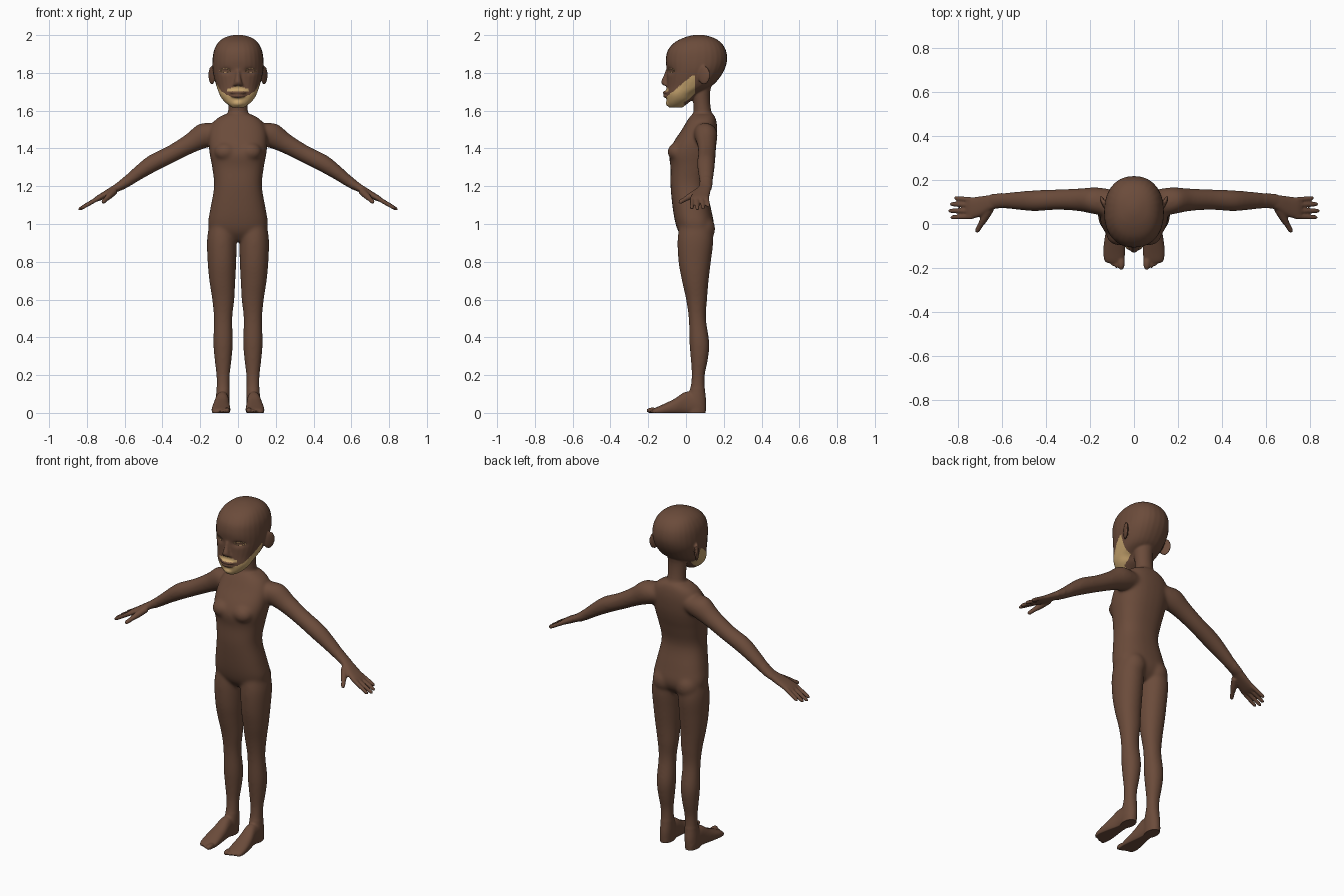
import bpy, bmesh, math
from mathutils import Vector, Matrix
from mathutils.bvhtree import BVHTree

if "Cube" in bpy.data.objects:
    bpy.data.objects.remove(bpy.data.objects["Cube"])

X, Y, Z = Vector((1, 0, 0)), Vector((0, 1, 0)), Vector((0, 0, 1))


def material(name, rgb):
    m = bpy.data.materials.new(name)
    m.diffuse_color = (*rgb, 1)
    m.use_nodes = True
    m.node_tree.nodes["Principled BSDF"].inputs["Base Color"].default_value = m.diffuse_color
    return m


skin = material("brown_skin", (0.147, 0.071, 0.043))
hair = material("tan_hair", (0.58, 0.38, 0.16))


def spline(rows, steps=4):
    """Catmull-Rom through rows of numbers."""
    out = []
    for i in range(len(rows) - 1):
        a, b, c, d = (rows[min(max(i + k, 0), len(rows) - 1)] for k in (-1, 0, 1, 2))
        for s in range(steps):
            t = s / steps
            out.append([0.5 * (2 * q + (r - p) * t + (2 * p - 5 * q + 4 * r - w) * t * t
                               + (3 * q - p - 3 * r + w) * t ** 3) for p, q, r, w in zip(a, b, c, d)])
    return out + [list(rows[-1])]


def loft(bm, rings, u, v, p=2.2, n=28):
    """Closed tube through rings (x, y, z, half size along u, half size along v)."""
    def power(t):
        return math.copysign(abs(t) ** (2 / p), t)
    loops = []
    for r in spline(rings):
        c, ru, rv = Vector(r[:3]), max(r[3], 0.001), max(r[4], 0.001)
        angles = [2 * math.pi * k / n for k in range(n)]
        loops.append([bm.verts.new(c + u * ru * power(math.cos(a)) + v * rv * power(math.sin(a)))
                      for a in angles])
    for lo, hi in zip(loops, loops[1:]):
        for k in range(n):
            bm.faces.new((lo[k], lo[(k + 1) % n], hi[(k + 1) % n], hi[k]))
    bm.faces.new(loops[0][::-1])
    bm.faces.new(loops[-1])


def upright(bm, rows, p):
    """Loft from rows (centre x, z, half width, front y, back y)."""
    loft(bm, [(x, (f + b) / 2, z, w, (b - f) / 2) for x, z, w, f, b in rows], X, Y, p)


def blob(bm, centre, radii, turn=0):
    m = Matrix.Translation(centre) @ Matrix.Rotation(turn, 4, 'Z') @ Matrix.Diagonal((*radii, 1))
    bmesh.ops.create_uvsphere(bm, u_segments=24, v_segments=14, radius=1, matrix=m)


bm = bmesh.new()

# --- one side: leg
upright(bm, [(.082, 1.02, .065, -.03, .13), (.086, .92, .078, -.045, .145), (.085, .8, .076, -.04, .132),
             (.083, .7, .069, -.022, .12), (.078, .6, .059, 0, .112), (.079, .5, .049, .014, .106),
             (.079, .37, .052, .018, .124), (.079, .28, .045, .025, .116), (.079, .2, .036, .03, .1),
             (.079, .13, .035, .022, .1), (.081, .06, .037, 0, .107), (.083, -.01, .034, 0, .104)], 2.1)
blob(bm, (.075, .085, .975), (.07, .07, .075))

# foot and toes
foot = [(.083, .1, .02, .05), (.083, .07, .034, .1), (.084, 0, .037, .112), (.088, -.06, .045, .075),
        (.09, -.12, .05, .046), (.09, -.16, .047, .028), (.088, -.175, .04, .02)]
loft(bm, [(x, y, h / 2 - .006, w, h / 2 + .006) for x, y, w, h in foot], X, Z, 2.3)
for x, tip, r in ((.058, -.211, .016), (.08, -.203, .011), (.098, -.193, .01), (.114, -.182, .01),
                  (.129, -.168, .01)):
    blob(bm, (x, tip + .034, r * .8), (r, .034, r))

# arm
slant = Vector((.5, 0, .866))
loft(bm, [(.09, .095, 1.485, .06, .055), (.17, .105, 1.472, .062, .068), (.25, .11, 1.428, .052, .053),
          (.35, .111, 1.372, .047, .046), (.45, .106, 1.322, .048, .046), (.53, .106, 1.268, .042, .037),
          (.6, .106, 1.216, .035, .028), (.65, .102, 1.187, .034, .02)], Y, slant, 2)

# palm, fingers and thumb
loft(bm, [(.62, .104, 1.204, .03, .021), (.66, .094, 1.181, .037, .02), (.7, .08, 1.158, .046, .018),
          (.74, .072, 1.136, .049, .015), (.76, .071, 1.125, .045, .01)], Y, slant, 2.4)
for y0, x1, y1, z1 in ((.11, .818, .118, 1.092), (.086, .838, .091, 1.08),
                       (.059, .845, .06, 1.075), (.034, .835, .03, 1.08)):
    a, b = Vector((.735, y0, 1.139)), Vector((x1, y1, z1))
    loft(bm, [(*a.lerp(b, t), r, r) for t, r in ((0, .0125), (.5, .0115), (.9, .01), (1, .004))],
         Y, slant, 2, 12)
a, b = Vector((.655, .07, 1.175)), Vector((.718, -.038, 1.112))
loft(bm, [(*a.lerp(b, t), r, r) for t, r in ((0, .02), (.4, .018), (.7, .013), (.93, .011), (1, .004))],
     Vector((.86, .5, 0)), Vector((.25, -.4, .87)), 2, 14)

# ear and breast
blob(bm, (.138, .095, 1.788), (.011, .036, .05), -.45)
blob(bm, (.066, -.048, 1.382), (.06, .05, .05))

# --- other side
copy = bmesh.ops.duplicate(bm, geom=bm.verts[:] + bm.edges[:] + bm.faces[:])["geom"]
bmesh.ops.scale(bm, vec=(-1, 1, 1), verts=[g for g in copy if isinstance(g, bmesh.types.BMVert)])

# --- torso and neck
upright(bm, [(0, .91, .07, 0, .1), (0, .95, .14, -.035, .135), (0, 1.0, .159, -.055, .148),
             (0, 1.08, .147, -.07, .133), (0, 1.2, .127, -.082, .11), (0, 1.3, .137, -.082, .13),
             (0, 1.37, .15, -.09, .15), (0, 1.43, .156, -.068, .162), (0, 1.5, .15, -.022, .166),
             (0, 1.55, .122, .008, .16), (0, 1.58, .075, .03, .148)], 2.4)
upright(bm, [(0, 1.52, .075, .01, .155), (0, 1.57, .058, .035, .143), (0, 1.62, .051, .04, .13),
             (0, 1.7, .054, .03, .128), (0, 1.78, .06, .02, .15)], 2)

# head
upright(bm, [(0, 1.616, .03, -.09, -.02), (0, 1.635, .058, -.098, .005), (0, 1.66, .083, -.102, .035),
             (0, 1.69, .1, -.104, .06), (0, 1.73, .114, -.103, .135), (0, 1.77, .126, -.102, .175),
             (0, 1.82, .135, -.103, .205), (0, 1.87, .135, -.107, .218), (0, 1.92, .127, -.096, .211),
             (0, 1.96, .106, -.062, .186), (0, 1.985, .075, -.015, .148), (0, 1.998, .035, .03, .105),
             (0, 2.002, .005, .062, .072)], 2.25)
loft(bm, [(0, -.096, 1.815, .012, .012), (0, -.1, 1.785, .014, .018), (0, -.106, 1.752, .021, .026),
          (0, -.1, 1.733, .03, .02)], X, Y, 2)
blob(bm, (0, -.1, 1.696), (.044, .024, .01))
blob(bm, (0, -.099, 1.677), (.038, .023, .01))
blob(bm, (0, -.076, 1.64), (.035, .032, .022))

# --- fuse all parts into one skin
mesh = bpy.data.meshes.new("body")
bmesh.ops.recalc_face_normals(bm, faces=bm.faces[:])
bm.to_mesh(mesh)
body = bpy.data.objects.new("body", mesh)
bpy.context.collection.objects.link(body)
fuse = body.modifiers.new("fuse", 'REMESH')
fuse.mode, fuse.voxel_size = 'VOXEL', 0.005
bm.clear()
bm.from_object(body, bpy.context.evaluated_depsgraph_get())
body.modifiers.clear()

# soften: strongly on trunk and limbs, lightly on head, hands and feet
limbs = [v for v in bm.verts if .13 < v.co.z < 1.61 and abs(v.co.x) < .6]
for verts, rounds in ((limbs, 24), (bm.verts[:], 3)):
    for _ in range(rounds):
        bmesh.ops.smooth_vert(bm, verts=verts, factor=0.5, use_axis_x=True, use_axis_y=True, use_axis_z=True)

# eye sockets and flat soles
for v in bm.verts:
    if v.co.y < -.03 and 1.7 < v.co.z < 1.92:
        v.co.y += .011 * math.exp(-((abs(v.co.x) - .064) / .03) ** 2 - ((v.co.z - 1.81) / .016) ** 2)
    v.co.z = max(v.co.z, 0)
bm.normal_update()


def bearded(c, n):
    """Jaw band below a slanting cheek line, plus a moustache."""
    x = abs(c.x)
    if c.y < -.07 and x < .058 and 1.702 < c.z < 1.732 - .3 * x and c.y > -.122:
        return True
    jaw = 1.6 < c.z < min(1.672 + .83 * (c.y + .105), 1.785) and c.y < .047
    return jaw and n.z > -.9 and not (c.y > -.01 and x < .062)


# beard colour
for f in bm.faces:
    f.smooth = True
    f.material_index = int(1.6 < f.calc_center_median().z < 1.8
                           and bearded(f.calc_center_median(), f.normal))
tree = BVHTree.FromBMesh(bm)
bm.to_mesh(mesh)
bm.free()
mesh.materials.append(skin)
mesh.materials.append(hair)

# eyelashes: thin strands laid on the face
for side in (-1, 1):
    for name, z, rise in (("upper_lash", 1.815, .008), ("lower_lash", 1.811, -.008)):
        curve = bpy.data.curves.new(name, 'CURVE')
        curve.dimensions, curve.bevel_depth, curve.bevel_resolution = '3D', .0016, 1
        line = curve.splines.new('POLY')
        pts = []
        for k in range(11):
            t = k / 10
            ray = Vector((side * (.038 + .058 * t), -.5, z + rise * math.sin(math.pi * t)))
            hit = tree.ray_cast(ray, Y)[0]
            if hit:
                pts.append(hit)
        line.points.add(len(pts) - 1)
        for point, hit in zip(line.points, pts):
            point.co = (*hit, 1)
        curve.materials.append(hair)
        bpy.context.collection.objects.link(bpy.data.objects.new(name, curve))
